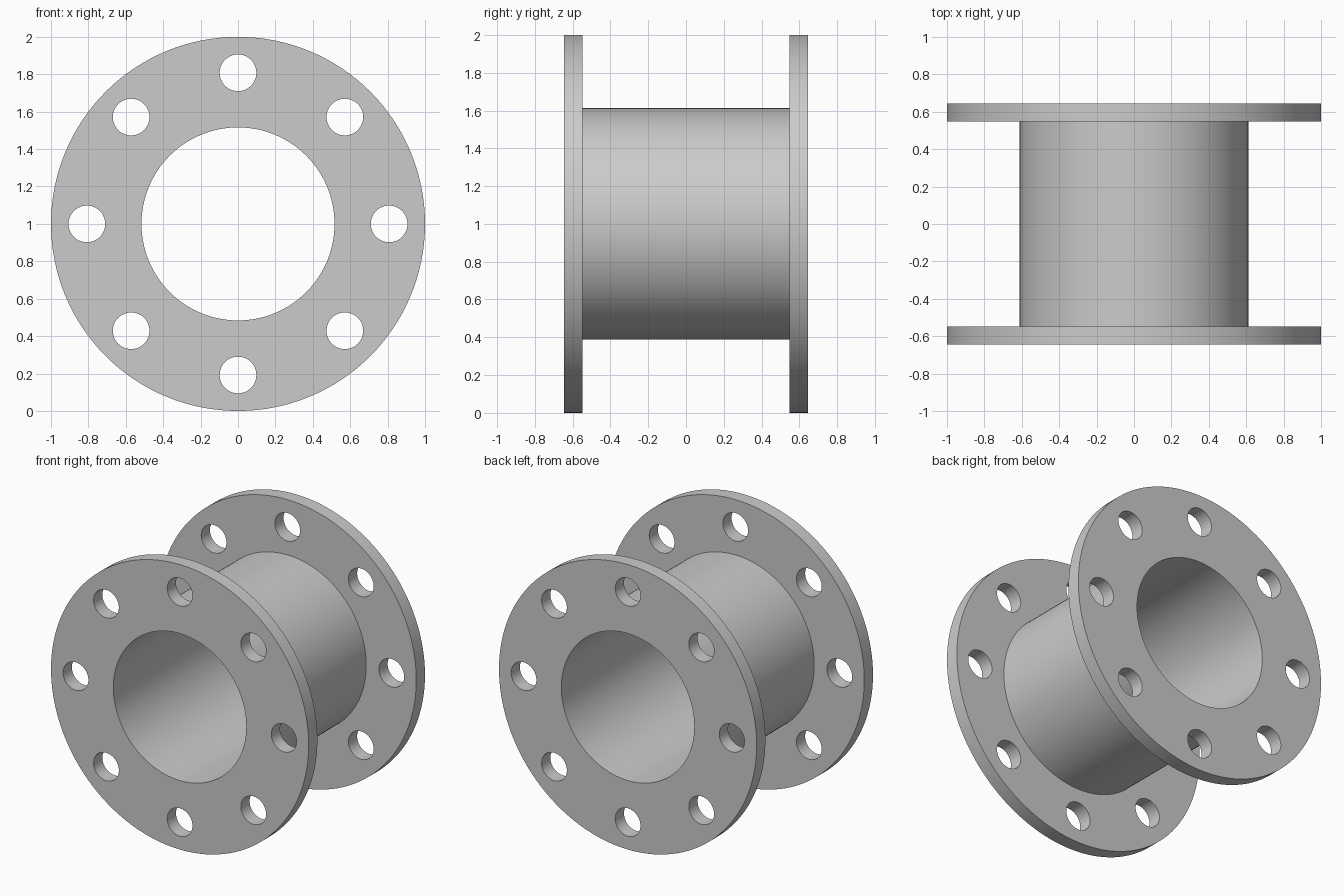
import bpy
import bmesh
from math import cos, sin, pi, radians
from mathutils import Matrix, Vector

cube = bpy.data.objects.get("Cube")
if cube:
    bpy.data.objects.remove(cube, do_unlink=True)

SEGMENTS = 128
BORE, PIPE, FLANGE = 0.516, 0.612, 1.0      # radii
INNER, OUTER = 0.548, 0.645                 # flange faces along y
HOLES, HOLE_RADIUS, HOLE_CIRCLE = 8, 0.098, 0.808
AXIS_Z = 1.0

steel = bpy.data.materials.new("steel_grey")
steel.use_nodes = True
steel.diffuse_color = (0.6, 0.6, 0.6, 1)
steel.node_tree.nodes["Principled BSDF"].inputs["Base Color"].default_value = (0.6, 0.6, 0.6, 1)


def add_object(name, bm):
    bmesh.ops.recalc_face_normals(bm, faces=bm.faces)
    mesh = bpy.data.meshes.new(name)
    bm.to_mesh(mesh)
    bm.free()
    mesh.materials.append(steel)
    obj = bpy.data.objects.new(name, mesh)
    bpy.context.collection.objects.link(obj)
    return obj


# Pipe with a flange at each end: one closed profile turned about the y axis
half = [(BORE, -OUTER), (FLANGE, -OUTER), (FLANGE, -INNER), (PIPE, -INNER)]
profile = half + [(r, -y) for r, y in reversed(half)]
bm = bmesh.new()
rings = []
for i in range(SEGMENTS):
    a = 2 * pi * i / SEGMENTS
    rings.append([bm.verts.new((r * cos(a), y, AXIS_Z + r * sin(a))) for r, y in profile])
for i, ring in enumerate(rings):
    following = rings[(i + 1) % SEGMENTS]
    for j in range(len(profile)):
        k = (j + 1) % len(profile)
        bm.faces.new((ring[j], ring[k], following[k], following[j]))
pipe = add_object("flanged_pipe", bm)

# Bolt hole cutters, each passing through both flanges
bm = bmesh.new()
for i in range(HOLES):
    a = 2 * pi * i / HOLES
    centre = Vector((HOLE_CIRCLE * cos(a), 0, AXIS_Z + HOLE_CIRCLE * sin(a)))
    bmesh.ops.create_cone(bm, cap_ends=True, segments=48, radius1=HOLE_RADIUS,
                          radius2=HOLE_RADIUS, depth=2,
                          matrix=Matrix.Translation(centre) @ Matrix.Rotation(pi / 2, 4, "X"))
cutter = add_object("bolt_hole_cutter", bm)
cutter.hide_render = True

cut = pipe.modifiers.new("bolt_holes", "BOOLEAN")
cut.operation = "DIFFERENCE"
cut.solver = "EXACT"
cut.object = cutter

bpy.ops.object.select_all(action="DESELECT")
pipe.select_set(True)
bpy.context.view_layer.objects.active = pipe
bpy.ops.object.modifier_apply(modifier=cut.name)
bpy.data.objects.remove(cutter, do_unlink=True)
bpy.ops.object.shade_smooth_by_angle(angle=radians(30))
